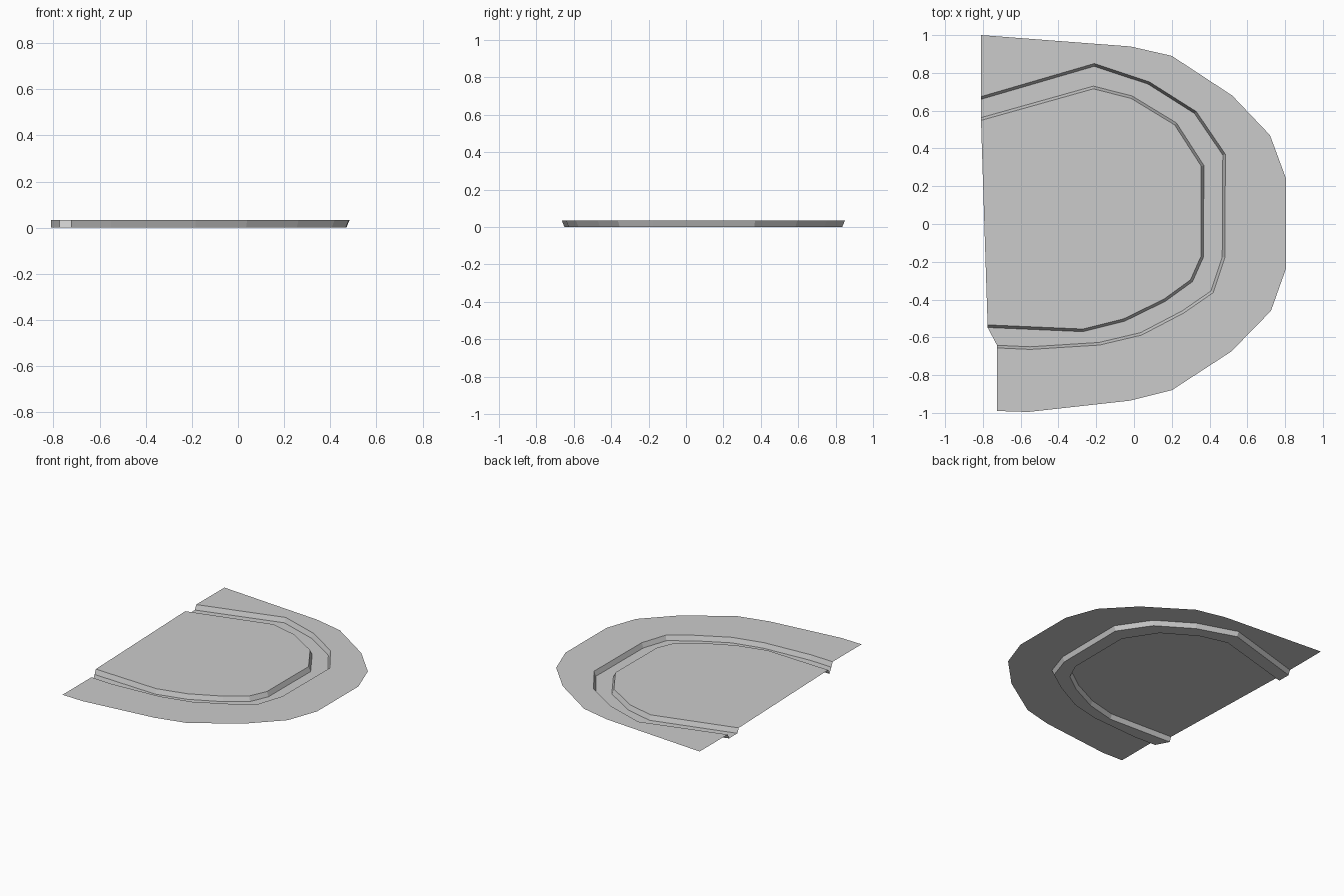
import bpy
import bmesh
from mathutils import Vector

default_cube = bpy.data.objects.get("Cube")
if default_cube:
    bpy.data.objects.remove(default_cube, do_unlink=True)

TOP = 0.034      # level of the rim and the platform
SLOPE = 0.014    # horizontal run of the channel walls

# One plain grey for the whole sheet
grey = bpy.data.materials.new("plain_grey")
grey.use_nodes = True
colour = (0.6, 0.6, 0.6, 1)
grey.diffuse_color = colour
grey.node_tree.nodes["Principled BSDF"].inputs["Base Color"].default_value = colour


def path(*points):
    """Plan points given in hundredths of a unit."""
    return [Vector(p) / 100 for p in points]


def left_normal(a, b):
    direction = (b - a).normalized()
    return Vector((-direction.y, direction.x))


def offset(points, distance):
    """Shift an open path sideways with mitred corners; ends slide along y."""
    normals = [left_normal(a, b) for a, b in zip(points, points[1:])]
    shifted = [points[0] + Vector((0, distance / normals[0].y))]
    for point, n, m in zip(points[1:-1], normals, normals[1:]):
        shifted.append(point + (n + m) * distance / (1 + n.dot(m)))
    shifted.append(points[-1] + Vector((0, distance / normals[-1].y)))
    return shifted


def at_height(points, z):
    return [Vector((p.x, p.y, z)) for p in points]


def strip(lower, upper):
    """Quads joining two matching paths."""
    return [[lower[i], lower[i + 1], upper[i + 1], upper[i]]
            for i in range(len(lower) - 1)]


def add_part(name, polygons):
    """Build a sheet part with every face turned upward."""
    bm = bmesh.new()
    for polygon in polygons:
        face = bm.faces.new([bm.verts.new(p) for p in polygon])
        face.normal_update()
        if face.normal.z < 0:
            face.normal_flip()
    bmesh.ops.remove_doubles(bm, verts=bm.verts[:], dist=0.0001)
    mesh = bpy.data.meshes.new(name)
    bm.to_mesh(mesh)
    bm.free()
    mesh.materials.append(grey)
    part = bpy.data.objects.new(name, mesh)
    bpy.context.collection.objects.link(part)
    return part


# Plan outlines, running from the back left round to the front left
edge = path((-81, 100), (-2, 94), (20, 89), (52, 68), (72, 47), (80.5, 24),
            (80.5, -23.5), (72.5, -46), (51.5, -67.5), (20, -88), (-2, -93.5),
            (-56, -99.5), (-72.5, -99))
outer = path((-81, 66), (-21, 83.5), (7.5, 74), (32, 58.5), (47, 36.5),
             (46.7, -17.5), (40.7, -35.5), (25.5, -46), (3.5, -57.5),
             (-18.5, -62.7), (-55, -65), (-72.5, -64.2))
inner = path((-81, 56.3), (-21.5, 73), (-1, 67.8), (22.5, 53.5), (37, 31),
             (36.8, -17.5), (31, -30.5), (16.5, -41), (-5, -51.5),
             (-27, -57), (-77.5, -54.8))

outer_low = at_height(outer, 0)
outer_high = at_height(offset(outer, SLOPE), TOP)
inner_low = at_height(inner, 0)
inner_high = at_height(offset(inner, -SLOPE), TOP)

# Flat border, sunken channel and raised centre
add_part("outer_rim", [at_height(edge, TOP) + outer_high[::-1]])
add_part("outer_channel_wall", strip(outer_low, outer_high))
add_part("channel_floor", [outer_low + inner_low[::-1]])
add_part("inner_channel_wall", strip(inner_low, inner_high))
add_part("centre_platform", [inner_high])
